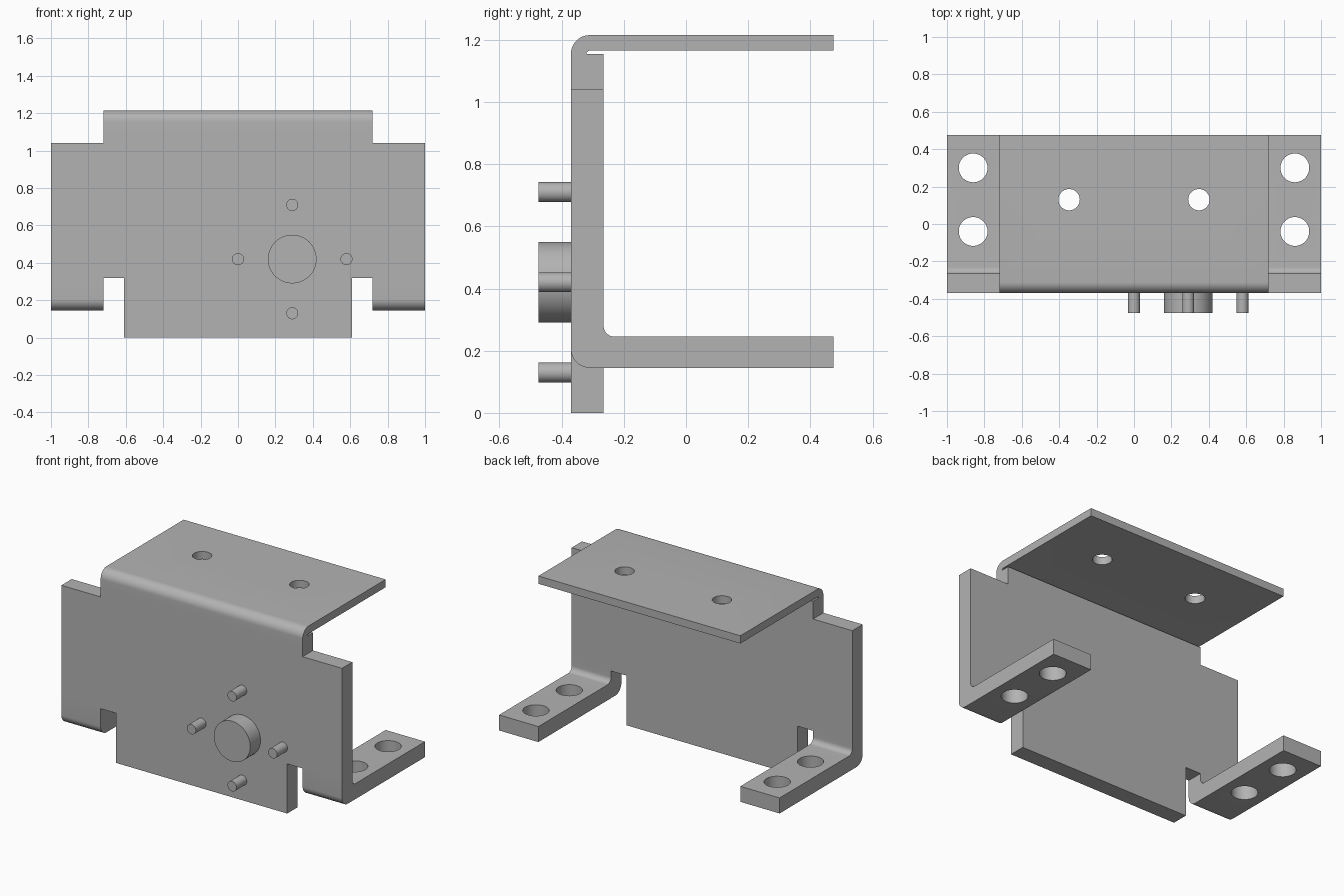
import bpy, bmesh, math
from mathutils import Matrix

cube = bpy.data.objects.get("Cube")
if cube:
    bpy.data.objects.remove(cube, do_unlink=True)

metal = bpy.data.materials.new("grey metal")
metal.use_nodes = True
metal.diffuse_color = (0.45, 0.45, 0.45, 1)
metal.node_tree.nodes["Principled BSDF"].inputs["Base Color"].default_value = (0.45, 0.45, 0.45, 1)

FRONT, INNER, BACK = -0.37, -0.265, 0.475   # wall faces and flange end


def finish(bm, name):
    bmesh.ops.recalc_face_normals(bm, faces=bm.faces)
    mesh = bpy.data.meshes.new(name)
    bm.to_mesh(mesh)
    bm.free()
    obj = bpy.data.objects.new(name, mesh)
    mesh.materials.append(metal)
    bpy.context.collection.objects.link(obj)
    return obj


def extrude(name, points, shift):
    bm = bmesh.new()
    face = bm.faces.new([bm.verts.new(p) for p in points])
    ext = bmesh.ops.extrude_face_region(bm, geom=[face])
    verts = [v for v in ext["geom"] if isinstance(v, bmesh.types.BMVert)]
    bmesh.ops.translate(bm, verts=verts, vec=shift)
    return finish(bm, name)


def arc(cy, cz, r, start, end, steps=10):
    angles = [math.radians(start + (end - start) * i / steps) for i in range(steps + 1)]
    return [(cy + r * math.cos(a), cz + r * math.sin(a)) for a in angles]


def cylinder(name, centre, r, depth, axis="Z"):
    bm = bmesh.new()
    turn = Matrix.Rotation(math.pi / 2, 4, "X") if axis == "Y" else Matrix()
    bmesh.ops.create_cone(bm, cap_ends=True, segments=48, radius1=r, radius2=r,
                          depth=depth, matrix=Matrix.Translation(centre) @ turn)
    return finish(bm, name)


def boolean(target, other, operation):
    mod = target.modifiers.new(operation, "BOOLEAN")
    mod.operation, mod.object, mod.solver = operation, other, "EXACT"
    bpy.context.view_layer.objects.active = target
    bpy.ops.object.modifier_apply(modifier=mod.name)
    bpy.data.objects.remove(other, do_unlink=True)


def smooth(obj):
    bpy.ops.object.select_all(action="DESELECT")
    obj.select_set(True)
    bpy.context.view_layer.objects.active = obj
    bpy.ops.object.shade_smooth_by_angle(angle=math.radians(30))


# Upright wall with stepped shoulders and relief slots
half = [(0.61, 0), (0.61, 0.32), (1, 0.32), (1, 1.04), (0.72, 1.04), (0.72, 1.1)]
outline = half + [(-x, z) for x, z in reversed(half)]
bracket = extrude("bracket", [(x, FRONT, z) for x, z in outline], (0, INNER - FRONT, 0))

# Thin top flange, bent back from the wall
top = ([(FRONT, 1.1)] + arc(-0.31, 1.155, 0.06, 180, 90) + [(BACK, 1.215), (BACK, 1.165)]
       + arc(-0.31, 1.155, 0.01, 90, 180) + [(INNER, 1.155), (INNER, 1.1)])
boolean(bracket, extrude("top_flange", [(-0.72, y, z) for y, z in top], (1.44, 0, 0)), "UNION")

# Two mounting feet, bent back at the bottom
foot = ([(FRONT, 0.32)] + arc(-0.31, 0.205, 0.06, 180, 270) + [(BACK, 0.145), (BACK, 0.245)]
        + arc(-0.23, 0.28, 0.035, 270, 180) + [(INNER, 0.32)])
for x in (-1, 0.72):
    boolean(bracket, extrude("foot", [(x, y, z) for y, z in foot], (0.28, 0, 0)), "UNION")

# Bolt holes
for x in (-1, 1):
    boolean(bracket, cylinder("top_hole", (0.347 * x, 0.13, 1.19), 0.057, 0.3), "DIFFERENCE")
    for y in (0.30, -0.04):
        boolean(bracket, cylinder("foot_hole", (0.86 * x, y, 0.195), 0.077, 0.3), "DIFFERENCE")
smooth(bracket)

# Central boss and the four pins around it
length = 0.125
mid = FRONT + 0.02 - length / 2
smooth(cylinder("boss", (0.29, mid, 0.42), 0.13, length, "Y"))
for i, name in enumerate(("left_pin", "upper_pin", "right_pin", "lower_pin")):
    a = i * math.pi / 2
    spot = (0.29 + 0.29 * math.cos(a), mid, 0.42 + 0.29 * math.sin(a))
    smooth(cylinder(name, spot, 0.032, length, "Y"))
